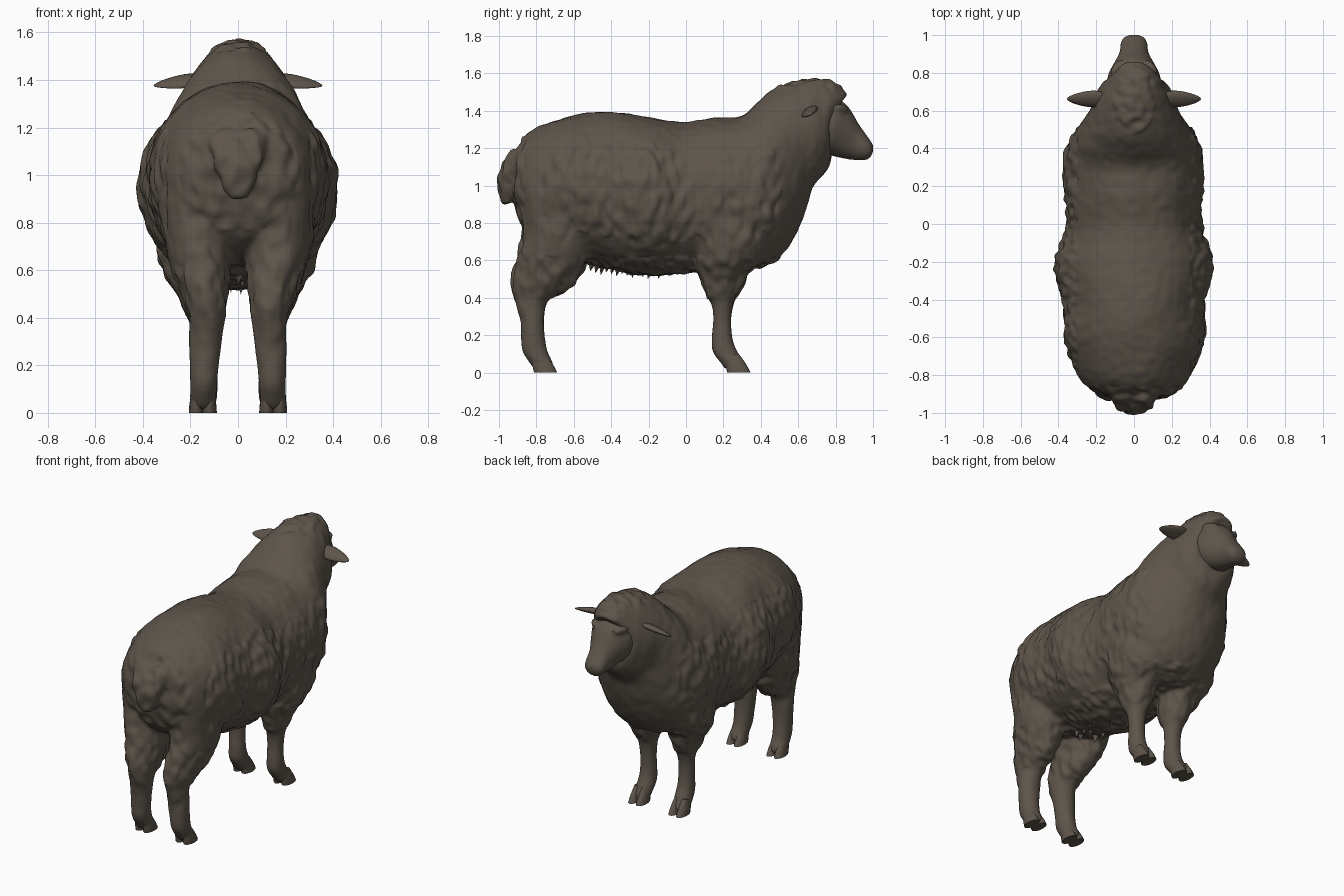
import bpy, bmesh, math
from mathutils import Vector, noise

cube = bpy.data.objects.get("Cube")
if cube:
    bpy.data.objects.remove(cube, do_unlink=True)

wool = bpy.data.materials.new("dark brown wool")
wool.use_nodes = True
COLOUR = (0.112, 0.091, 0.07, 1)
wool.diffuse_color = COLOUR
wool.node_tree.nodes["Principled BSDF"].inputs["Base Color"].default_value = COLOUR


def spline(keys, steps):
    """Catmull-Rom interpolation through rows of numbers."""
    rows = []
    for i in range(len(keys) - 1):
        four = [keys[max(0, min(len(keys) - 1, i + k))] for k in (-1, 0, 1, 2)]
        for s in range(steps):
            t = s / steps
            rows.append([b + 0.5 * t * (c - a + t * (2*a - 5*b + 4*c - d + t * (3*(b - c) + d - a)))
                         for a, b, c, d in zip(*four)])
    return rows + [list(keys[-1])]


def loft(bm, keys, steps=4, sides=24, side=1):
    """Elliptic rings; each key is y, z of one edge, y, z of the other, x, half width."""
    rings = []
    for ya, za, yb, zb, x, w in spline(keys, steps):
        mid = Vector((x * side, (ya + yb) / 2, (za + zb) / 2))
        up = Vector((0, (yb - ya) / 2, (zb - za) / 2))
        across = Vector((w, 0, 0))
        rings.append([bm.verts.new(mid + across * math.cos(a) + up * math.sin(a))
                      for a in (math.tau * k / sides for k in range(sides))])
    for r, q in zip(rings, rings[1:]):
        for k in range(sides):
            n = (k + 1) % sides
            bm.faces.new((r[k], r[n], q[n], q[k]))
    bm.faces.new(rings[0])
    bm.faces.new(rings[-1])
    bmesh.ops.recalc_face_normals(bm, faces=bm.faces)


def finish(name, bm, fuse=0):
    """Make the object; with a voxel size, first fuse its volumes into one skin."""
    bmesh.ops.recalc_face_normals(bm, faces=bm.faces)
    mesh = bpy.data.meshes.new(name)
    bm.to_mesh(mesh)
    bm.free()
    obj = bpy.data.objects.new(name, mesh)
    bpy.context.collection.objects.link(obj)
    bpy.ops.object.select_all(action='DESELECT')
    obj.select_set(True)
    bpy.context.view_layer.objects.active = obj
    if fuse:
        skin = obj.modifiers.new("fuse", 'REMESH')
        skin.mode = 'VOXEL'
        skin.voxel_size = fuse
        obj.modifiers.new("soften", 'SMOOTH').iterations = 6
        for m in list(obj.modifiers):
            bpy.ops.object.modifier_apply(modifier=m.name)
    obj.data.materials.clear()
    obj.data.materials.append(wool)
    bpy.ops.object.shade_smooth_by_angle(angle=math.radians(60))
    return obj


# Profiles: rump to crown, tail, hind leg and front leg
TORSO = [(-.925, .96, -.925, 1.1, 0, .09), (-.885, .81, -.89, 1.22, 0, .22),
         (-.8, .7, -.8, 1.305, 0, .3), (-.6, .61, -.6, 1.375, 0, .37),
         (-.4, .555, -.4, 1.39, 0, .375), (-.2, .525, -.2, 1.362, 0, .42),
         (-.02, .53, -.02, 1.34, 0, .36), (.2, .555, .15, 1.36, 0, .368),
         (.42, .57, .29, 1.372, 0, .365), (.54, .665, .38, 1.445, 0, .33),
         (.63, .84, .45, 1.505, 0, .27), (.675, .99, .53, 1.54, 0, .23),
         (.735, 1.06, .63, 1.565, 0, .205), (.775, 1.14, .71, 1.57, 0, .165),
         (.765, 1.24, .79, 1.555, 0, .13), (.8, 1.41, .865, 1.49, 0, .075)]
TAIL = [(-.93, 1.19, -.82, 1.21, 0, .13), (-.99, 1.1, -.87, 1.1, 0, .12),
        (-1.005, 1.02, -.91, 1.02, 0, .09), (-1, .95, -.92, .95, 0, .065),
        (-.975, .9, -.94, .9, 0, .04)]
HIND_LEG = [(-.87, .95, -.42, .95, .18, .16), (-.875, .7, -.52, .62, .165, .135),
            (-.925, .53, -.61, .46, .14, .095), (-.925, .43, -.735, .39, .13, .075),
            (-.885, .3, -.76, .3, .137, .067), (-.88, .2, -.757, .2, .142, .06),
            (-.875, .12, -.74, .11, .145, .055), (-.84, .06, -.715, .06, .147, .055),
            (-.81, .02, -.71, .02, .148, .05)]
FRONT_LEG = [(.02, .95, .5, .95, .19, .17), (.04, .65, .44, .65, .18, .15),
             (.08, .49, .335, .53, .155, .105), (.105, .42, .3, .45, .147, .085),
             (.138, .37, .255, .38, .142, .06), (.145, .28, .24, .28, .14, .05),
             (.138, .17, .25, .17, .14, .05), (.145, .11, .275, .11, .14, .053),
             (.19, .05, .305, .05, .145, .053), (.21, .02, .31, .02, .147, .05)]

# Fleece: torso, legs and tail fused and softened
bm = bmesh.new()
loft(bm, TORSO, 5, 40)
loft(bm, TAIL)
for s in (-1, 1):
    loft(bm, HIND_LEG, side=s)
    loft(bm, FRONT_LEG, side=s)
fleece = finish("fleece_and_legs", bm, 0.013)

# Soft lumps, with coarser locks on the flanks, belly, crown and cuffs, fading on the shins
for v, normal in [(v, v.normal.copy()) for v in fleece.data.vertices]:
    p = v.co.copy()
    edge = abs(p.x) > 0.3 or 0.4 < p.z < 0.62 or p.z > 1.52 or p.y < -0.86
    wooly = min(1, max(0.15, (p.z - 0.15) * 3))
    lump = noise.noise(p * 5) * 0.01
    lock = noise.noise(Vector((p.x * 20, p.y * 24, p.z * 14))) * (0.016 if edge else 0.004)
    v.co = p + normal * (0.002 + (lump + lock) * wooly)

# Wool fringe: short pointed locks under the belly and at the front cuffs
bm = bmesh.new()


def lock_at(x, y, z, length):
    base = [bm.verts.new((x + 0.024 * math.cos(a), y + 0.024 * math.sin(a), z + 0.035))
            for a in (0, math.tau / 3, 2 * math.tau / 3)]
    tip = bm.verts.new((x, y - 0.012, z - length))
    for k in range(3):
        bm.faces.new((base[k], base[(k + 1) % 3], tip))
    bm.faces.new(base)


for i in range(14):
    lock_at(0.07 * math.sin(i * 2.3), -0.5 + i * 0.028, 0.55 - i * 0.0025, 0.008 + 0.008 * (i % 3))
for s in (-1, 1):
    for i in range(5):
        a = math.pi * (0.8 + i * 0.35)
        lock_at(s * 0.145 + 0.05 * math.cos(a), 0.19 + 0.065 * math.sin(a), 0.41, 0.02)
finish("wool_fringe", bm)

# Face: cheeks, long nose and rounded muzzle, with brows and jaw fused in
bm = bmesh.new()
loft(bm, [(.62, 1.17, .62, 1.45, 0, .14), (.75, 1.165, .79, 1.465, 0, .142),
          (.815, 1.15, .865, 1.425, 0, .112), (.89, 1.137, .92, 1.335, 0, .078),
          (.955, 1.135, .965, 1.27, 0, .07), (.985, 1.15, .99, 1.235, 0, .055),
          (1, 1.18, 1.001, 1.215, 0, .025)], 4, 24)
for s in (-1, 1):
    loft(bm, [(.75, 1.39, .77, 1.43, .1, .02), (.8, 1.385, .83, 1.435, .095, .03),
              (.85, 1.38, .87, 1.42, .07, .02)], 3, 12, s)
finish("face", bm, 0.01)

for s, word in ((1, "left"), (-1, "right")):
    # Two cloven toes on each foot
    for part, back in (("hind", -.82), ("front", .213)):
        bm = bmesh.new()
        for x in (.12, .176):
            loft(bm, [(back - .005, .085, back + .07, .1, x, .018),
                      (back, .035, back + .108, .045, x, .028),
                      (back + .007, 0, back + .132, 0, x, .031)], 4, 12, s)
        finish(f"{word}_{part}_hoof", bm)

    # Ear: tapering leaf, hollowed below and tilted up toward the face
    bm = bmesh.new()
    bmesh.ops.create_uvsphere(bm, u_segments=16, v_segments=12, radius=1)
    for v in bm.verts:
        a, b, along = v.co
        width = 1 - 0.35 * along
        y = 0.042 * a * width
        thick = 0.028 * b * width * (0.5 if b < 0 else 1)
        v.co = (s * (0.245 + 0.11 * along), 0.662 + y, 1.388 - 0.012 * along + thick + 0.45 * y)
    finish(f"{word}_ear", bm)

    # Eye
    bm = bmesh.new()
    bmesh.ops.create_uvsphere(bm, u_segments=12, v_segments=8, radius=1)
    for v in bm.verts:
        v.co = (s * 0.1 + v.co.x * 0.014, 0.826 + v.co.y * 0.02, 1.35 + v.co.z * 0.016)
    finish(f"{word}_eye", bm)
